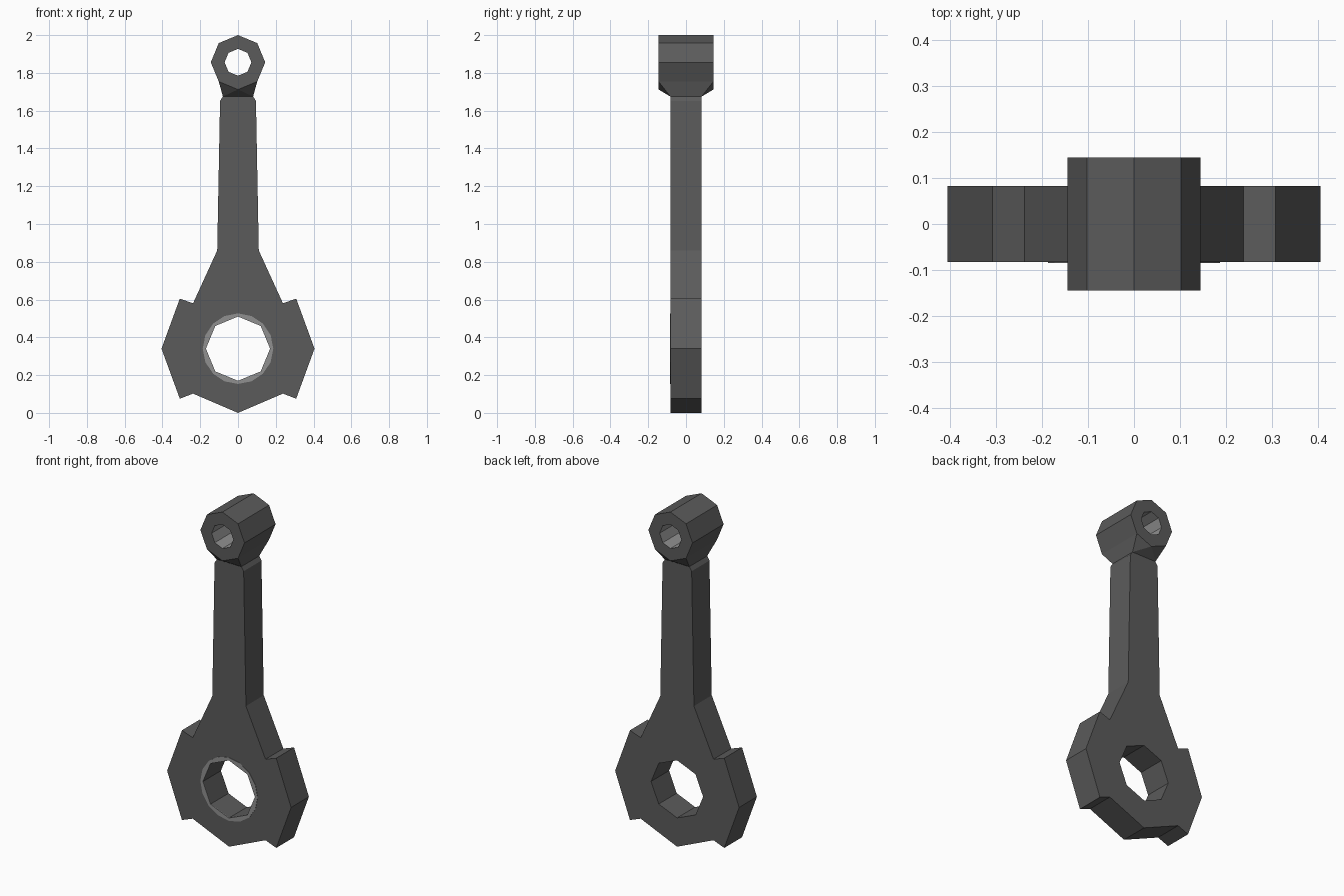
import bpy, bmesh, math
from mathutils import Matrix

if "Cube" in bpy.data.objects:
    bpy.data.objects.remove(bpy.data.objects["Cube"])


def material(name, v):
    m = bpy.data.materials.new(name)
    m.diffuse_color = (v, v, v, 1)
    m.use_nodes = True
    m.node_tree.nodes["Principled BSDF"].inputs["Base Color"].default_value = m.diffuse_color
    return m


STEEL = material("dark steel", 0.105)
BEARING = material("light bearing metal", 0.28)


def ngon(sides, r, cz):
    """Points (x, z) of a regular polygon with one corner at the top."""
    return [(r * math.sin(2 * math.pi * i / sides),
             cz + r * math.cos(2 * math.pi * i / sides)) for i in range(sides)]


def add_object(name, bm, mats):
    bmesh.ops.recalc_face_normals(bm, faces=bm.faces)
    me = bpy.data.meshes.new(name)
    bm.to_mesh(me)
    bm.free()
    for m in mats:
        me.materials.append(m)
    ob = bpy.data.objects.new(name, me)
    bpy.context.collection.objects.link(ob)
    return ob


def plate(name, outlines, half, y, mat):
    """Flat plate from an outer outline and holes, thick along y."""
    cu = bpy.data.curves.new(name + "_profile", 'CURVE')
    cu.dimensions = '2D'
    cu.fill_mode = 'BOTH'
    cu.extrude = half
    for pts in outlines:
        sp = cu.splines.new('POLY')
        sp.points.add(len(pts) - 1)
        for p, (x, z) in zip(sp.points, pts):
            p.co = (x, z, 0, 1)
        sp.use_cyclic_u = True
    tmp = bpy.data.objects.new(name + "_profile", cu)
    bpy.context.collection.objects.link(tmp)
    dg = bpy.context.evaluated_depsgraph_get()
    me = bpy.data.meshes.new_from_object(tmp.evaluated_get(dg))
    bm = bmesh.new()
    bm.from_mesh(me)
    bpy.data.objects.remove(tmp)
    bpy.data.meshes.remove(me)
    bmesh.ops.remove_doubles(bm, verts=bm.verts, dist=1e-5)
    bm.transform(Matrix.Translation((0, y, 0)) @ Matrix.Rotation(math.pi / 2, 4, 'X'))
    for f in bm.faces:
        f.material_index = 0
        f.smooth = False
    return add_object(name, bm, [mat])


# Rod body: right half of the outline, mirrored; big octagonal bore
T = 0.083
BIG = 0.34
half = [(0.08, 1.675), (0.095, 1.652), (0.11, 0.86), (0.238, 0.58), (0.308, 0.605),
        (0.405, 0.34), (0.308, 0.075), (0.238, 0.102)]
outline = half + [(0, 0.0)] + [(-x, z) for x, z in reversed(half)]
bore = ngon(8, 0.17, BIG)
plate("rod_body", [outline, bore], T, 0, STEEL)

# Thin light ring around the bore on the front face
plate("bearing_ring", [ngon(16, 0.187, BIG), bore], 0.002, -T, BEARING)

# Small end: octagonal eye whose two lowest sides blend into the neck
W = 0.145
EYE = 1.856
bm = bmesh.new()


def loop(pts, y):
    return [bm.verts.new((x, y, z)) for x, z in pts]


neck = []
outer = []
inner = []
for y in (-W, W):
    outer.append(loop(ngon(8, 0.144, EYE), y))
    inner.append(loop(ngon(8, 0.071, EYE), y))
    neck.append(loop([(0.08, 1.675), (-0.08, 1.675)], math.copysign(T, y)))
for i in range(8):
    j = (i + 1) % 8
    for s in (0, 1):
        bm.faces.new((outer[s][i], outer[s][j], inner[s][j], inner[s][i]))
    wall = bm.faces.new((inner[0][i], inner[0][j], inner[1][j], inner[1][i]))
    wall.material_index = 1
    if i not in (3, 4):
        bm.faces.new((outer[0][i], outer[0][j], outer[1][j], outer[1][i]))
for s in (0, 1):
    o, n = outer[s], neck[s]
    bm.faces.new((o[3], o[4], n[0]))
    bm.faces.new((o[4], n[1], n[0]))
    bm.faces.new((o[4], o[5], n[1]))
for k, c in ((3, 0), (5, 1)):
    bm.faces.new((outer[0][k], outer[1][k], neck[1][c], neck[0][c]))
bm.faces.new((neck[0][0], neck[0][1], neck[1][1], neck[1][0]))
add_object("small_end_eye", bm, [STEEL, BEARING])
